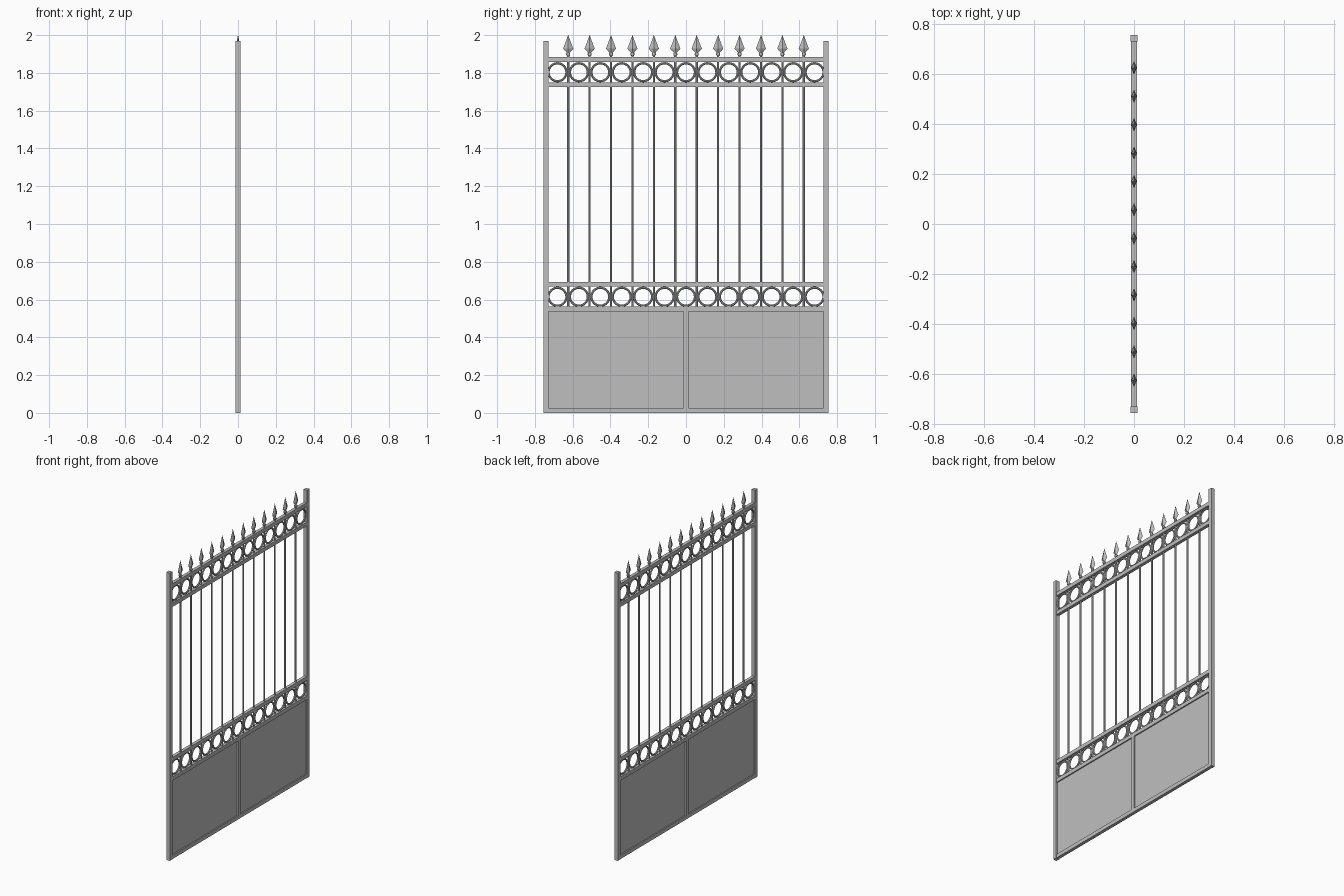
import bpy, bmesh
from math import cos, sin, pi
from mathutils import Matrix

cube = bpy.data.objects.get("Cube")
if cube:
    bpy.data.objects.remove(cube, do_unlink=True)

iron = bpy.data.materials.new("grey_iron")
iron.use_nodes = True
GREY = (0.52, 0.52, 0.52, 1)
iron.diffuse_color = GREY
iron.node_tree.nodes["Principled BSDF"].inputs["Base Color"].default_value = GREY

HALF = 0.755          # half the gate width
TUBE = 0.026          # square tube size
INNER = HALF - TUBE   # half the opening
COUNT = 13            # rings per row
STEP = 0.1134         # ring and bar spacing
ring_ys = [(i - (COUNT - 1) / 2) * STEP for i in range(COUNT)]
bar_ys = [y + STEP / 2 for y in ring_ys[:-1]]


def finish(name, bm, smooth=False):
    bmesh.ops.recalc_face_normals(bm, faces=bm.faces)
    mesh = bpy.data.meshes.new(name)
    bm.to_mesh(mesh)
    bm.free()
    obj = bpy.data.objects.new(name, mesh)
    bpy.context.collection.objects.link(obj)
    mesh.materials.append(iron)
    if smooth:
        bpy.ops.object.select_all(action='DESELECT')
        obj.select_set(True)
        bpy.context.view_layer.objects.active = obj
        bpy.ops.object.shade_smooth_by_angle()
    return obj


def box(name, depth, y0, y1, z0, z1):
    bm = bmesh.new()
    place = Matrix.Translation((0, (y0 + y1) / 2, (z0 + z1) / 2))
    bmesh.ops.create_cube(bm, size=1, matrix=place @ Matrix.Diagonal((depth, y1 - y0, z1 - z0, 1)))
    return finish(name, bm)


def loft(bm, y, profile, sides):
    """Stack of elliptical sections: (z, x radius, y radius)."""
    loops = [[bm.verts.new((rx * cos(2 * pi * k / sides), y + ry * sin(2 * pi * k / sides), z))
              for k in range(sides)] for z, rx, ry in profile]
    for a, b in zip(loops, loops[1:]):
        for k in range(sides):
            n = (k + 1) % sides
            bm.faces.new((a[k], a[n], b[n], b[k]))
    bm.faces.new(loops[0][::-1])
    bm.faces.new(loops[-1])


def ring(bm, y, z, radius, thick, around=32, sides=8):
    """Round-section ring standing in the plane of the gate."""
    loops = []
    for i in range(around):
        a = 2 * pi * i / around
        loop = []
        for k in range(sides):
            b = 2 * pi * k / sides
            r = radius + thick * cos(b)
            loop.append(bm.verts.new((thick * sin(b), y + r * cos(a), z + r * sin(a))))
        loops.append(loop)
    for i in range(around):
        p, q = loops[i], loops[(i + 1) % around]
        for k in range(sides):
            n = (k + 1) % sides
            bm.faces.new((p[k], p[n], q[n], q[k]))


# Side posts
for side, s in (("left", 1), ("right", -1)):
    ends = sorted((s * INNER, s * HALF))
    box("post_" + side, TUBE, *ends, 0, 1.968)

# Horizontal rails
for name, z in (("bottom_rail", 0), ("panel_rail", 0.536), ("middle_rail", 0.668),
                ("upper_rail", 1.724), ("top_rail", 1.857)):
    box(name, 0.022, -INNER, INNER, z, z + TUBE)

# Lower sheet panel with its centre stiffener
box("lower_panel", 0.006, -INNER, INNER, TUBE, 0.536)
box("panel_stiffener", 0.022, -TUBE / 2, TUBE / 2, TUBE, 0.536)

# Rows of rings
for name, z in (("lower_rings", 0.615), ("upper_rings", 1.8035)):
    bm = bmesh.new()
    for y in ring_ys:
        ring(bm, y, z, 0.0475, 0.006)
    finish(name, bm, smooth=True)

# Upright bars
bm = bmesh.new()
for y in bar_ys:
    loft(bm, y, [(0.55, 0.006, 0.006), (1.915, 0.006, 0.006)], 10)
finish("upright_bars", bm, smooth=True)

# Collars under the spear heads
bm = bmesh.new()
for y in bar_ys:
    loft(bm, y, [(1.89, 0.007, 0.007), (1.895, 0.010, 0.011),
                 (1.903, 0.010, 0.011), (1.908, 0.007, 0.007)], 10)
finish("spear_collars", bm, smooth=True)

# Flattened diamond spear heads
bm = bmesh.new()
for y in bar_ys:
    loft(bm, y, [(1.906, 0.006, 0.007), (1.928, 0.011, 0.027),
                 (1.965, 0.007, 0.013), (2.0, 0.0005, 0.0005)], 4)
finish("spear_heads", bm)
